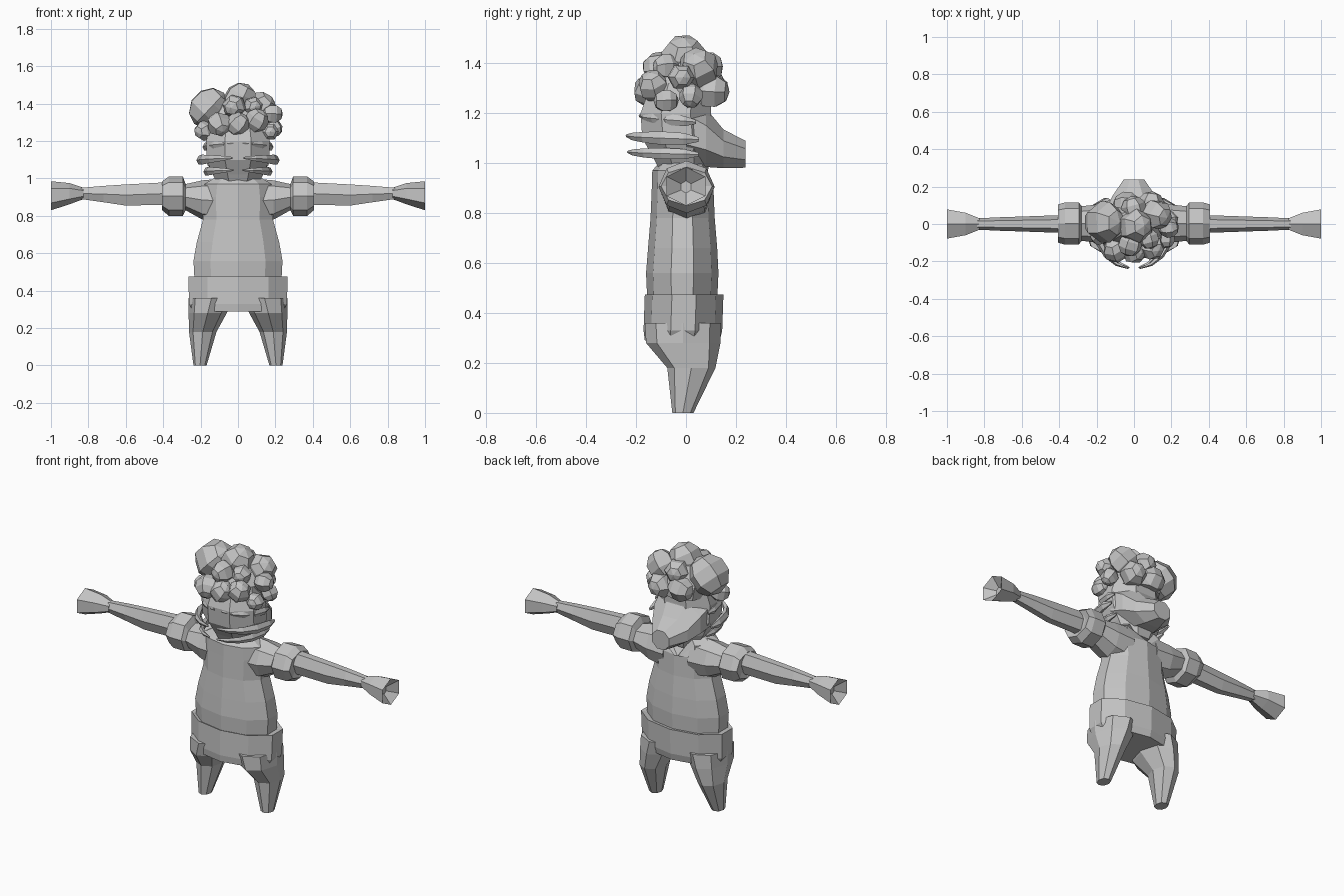
import bpy, bmesh, math, random
from mathutils import Vector, Euler

random.seed(4)
grey = bpy.data.materials.new("plain grey")
grey.diffuse_color = (0.55, 0.55, 0.55, 1)


def finish(name, bm, mirror=False):
    bmesh.ops.recalc_face_normals(bm, faces=bm.faces)
    me = bpy.data.meshes.new(name)
    bm.to_mesh(me)
    bm.free()
    me.materials.append(grey)
    ob = bpy.data.objects.new(name, me)
    bpy.context.collection.objects.link(ob)
    if mirror:
        ob.modifiers.new("mirror", 'MIRROR')
    return ob


def ring(axis, pos, a0, a1, b0, b1, n=8, phase=0.0):
    """Polygon filling the box a0..a1, b0..b1 in the plane across the axis."""
    pts = [(math.cos(phase + math.tau * i / n), math.sin(phase + math.tau * i / n)) for i in range(n)]
    us, vs = [p[0] for p in pts], [p[1] for p in pts]
    out = []
    for u, v in pts:
        a = a0 + (a1 - a0) * (u - min(us)) / (max(us) - min(us))
        b = b0 + (b1 - b0) * (v - min(vs)) / (max(vs) - min(vs))
        out.append(Vector({'x': (pos, a, b), 'y': (a, pos, b), 'z': (a, b, pos)}[axis]))
    return out


def loft(name, rings, mirror=False):
    bm = bmesh.new()
    rows = [[bm.verts.new(p) for p in r] for r in rings]
    n = len(rows[0])
    for lo, hi in zip(rows, rows[1:]):
        for i in range(n):
            j = (i + 1) % n
            bm.faces.new((lo[i], lo[j], hi[j], hi[i]))
    bm.faces.new(rows[0])
    bm.faces.new(rows[-1])
    return finish(name, bm, mirror)


# shirt body, with a V neckline at the back
P = math.pi / 10
body = [ring('z', z, -w, w, f, b, 10, P) for z, w, f, b in [
    (0.45, 0.232, -0.155, 0.125), (0.56, 0.238, -0.16, 0.13), (0.66, 0.22, -0.152, 0.125),
    (0.78, 0.187, -0.142, 0.115), (0.90, 0.19, -0.137, 0.11), (0.97, 0.18, -0.135, 0.10),
    (1.0, 0.13, -0.11, 0.08)]]
for r, drop in ((body[-1], 0.12), (body[-2], 0.10)):
    for p in r:
        if p.y > 0.07 and abs(p.x) < 0.03:
            p.z -= drop
loft("shirt_body", body)

# sleeves with a thick cuff
loft("sleeve", [ring('x', x, -d, d + 0.005, lo, hi) for x, d, lo, hi in [
    (0.08, 0.10, 0.76, 1.0), (0.19, 0.10, 0.78, 0.99), (0.28, 0.09, 0.83, 0.97),
    (0.295, 0.11, 0.80, 1.01), (0.37, 0.11, 0.80, 1.01), (0.405, 0.10, 0.83, 0.985),
    (0.395, 0.06, 0.86, 0.96)]], True)

# arms
loft("arm", [ring('x', x, -d, d, lo, hi, 6) for x, d, lo, hi in [
    (0.37, 0.048, 0.86, 0.98), (0.60, 0.040, 0.855, 0.968), (0.72, 0.036, 0.873, 0.96),
    (0.84, 0.030, 0.89, 0.95)]], True)

# flared hands with a hollow end
loft("hand", [ring('x', x, -d, d, lo, hi, 6, math.pi / 6) for x, d, lo, hi in [
    (0.825, 0.03, 0.89, 0.95), (0.90, 0.06, 0.862, 0.975), (1.0, 0.078, 0.83, 0.985),
    (0.955, 0.02, 0.88, 0.93)]], True)

# trousers: waist and tapering legs
loft("trouser_waist", [ring('z', z, -w, w, f, b, 10, P) for z, w, f, b in [
    (0.29, 0.24, -0.165, 0.135), (0.33, 0.262, -0.17, 0.145), (0.475, 0.265, -0.165, 0.15),
    (0.47, 0.235, -0.15, 0.125)]])
loft("trouser_leg", [ring('z', z, i, o, f, b) for z, i, o, f, b in [
    (0, 0.168, 0.238, -0.055, 0.03), (0.18, 0.115, 0.262, -0.075, 0.118),
    (0.28, 0.06, 0.264, -0.16, 0.138), (0.36, 0.02, 0.264, -0.165, 0.14)]], True)

# head and the swept flare behind it
loft("head", [ring('z', z, -w, w, f, b, 8, math.pi / 8) for z, w, f, b in [
    (0.94, 0.09, -0.09, 0.08), (1.02, 0.135, -0.13, 0.10), (1.10, 0.168, -0.175, 0.11),
    (1.20, 0.17, -0.182, 0.10), (1.32, 0.14, -0.14, 0.10)]])
loft("nape_flare", [ring('y', y, -w, w, lo, hi, 8, math.pi / 8) for y, w, lo, hi in [
    (0.0, 0.165, 0.99, 1.28), (0.08, 0.15, 0.985, 1.22), (0.15, 0.115, 0.98, 1.135),
    (0.238, 0.055, 0.982, 1.09)]])

# whisker rolls curling from the cheeks to the front
for k, (rx, ry, z0, z1, th) in enumerate([
        (0.175, 0.188, 1.165, 1.19, 0.024), (0.205, 0.24, 1.095, 1.11, 0.028),
        (0.17, 0.235, 1.035, 1.045, 0.024)]):
    rows = []
    for t, s in ((0, 0.35), (0.15, 0.9), (0.38, 1.0), (0.6, 0.8), (0.8, 0.55), (1, 0.2)):
        a = math.radians(-12 + 94 * t)
        c = Vector((rx * math.cos(a), -ry * math.sin(a), z0 + (z1 - z0) * t))
        out = Vector((math.cos(a), -math.sin(a), 0))
        rows.append([c + out * (math.cos(q) * th * s * 0.7) + Vector((0, 0, math.sin(q) * th * s))
                     for q in (math.tau * i / 5 for i in range(5))])
    loft("whisker_roll_%d" % (k + 1), rows, True)

# hair: a core and a heap of faceted curls
CURLS = [(-0.155, 0.01, 1.375, 0.115), (0.01, -0.01, 1.42, 0.095), (0.12, 0.05, 1.38, 0.085),
         (0.185, -0.02, 1.345, 0.055), (0.10, -0.13, 1.31, 0.065), (0.0, -0.15, 1.29, 0.065),
         (-0.10, -0.14, 1.29, 0.068), (-0.18, -0.06, 1.255, 0.055), (0.19, 0.02, 1.27, 0.05),
         (0.17, -0.08, 1.25, 0.05), (-0.02, -0.11, 1.385, 0.065), (0.09, 0.10, 1.29, 0.075),
         (-0.04, 0.10, 1.30, 0.075), (0.0, 0.08, 1.385, 0.07), (0.08, -0.08, 1.385, 0.055)]
bm = bmesh.new()
for x, y, z, r in CURLS:
    new = bmesh.ops.create_uvsphere(bm, u_segments=6, v_segments=5, radius=r)['verts']
    rot = Euler([random.uniform(0, 3) for _ in range(3)]).to_matrix()
    for v in new:
        v.co = rot @ v.co + Vector((x, y, z))
finish("hair_curls", bm)
loft("hair_core", [ring('z', z, -w, w, -d, d) for z, w, d in [
    (1.24, 0.15, 0.13), (1.32, 0.17, 0.13), (1.42, 0.09, 0.08)]])
